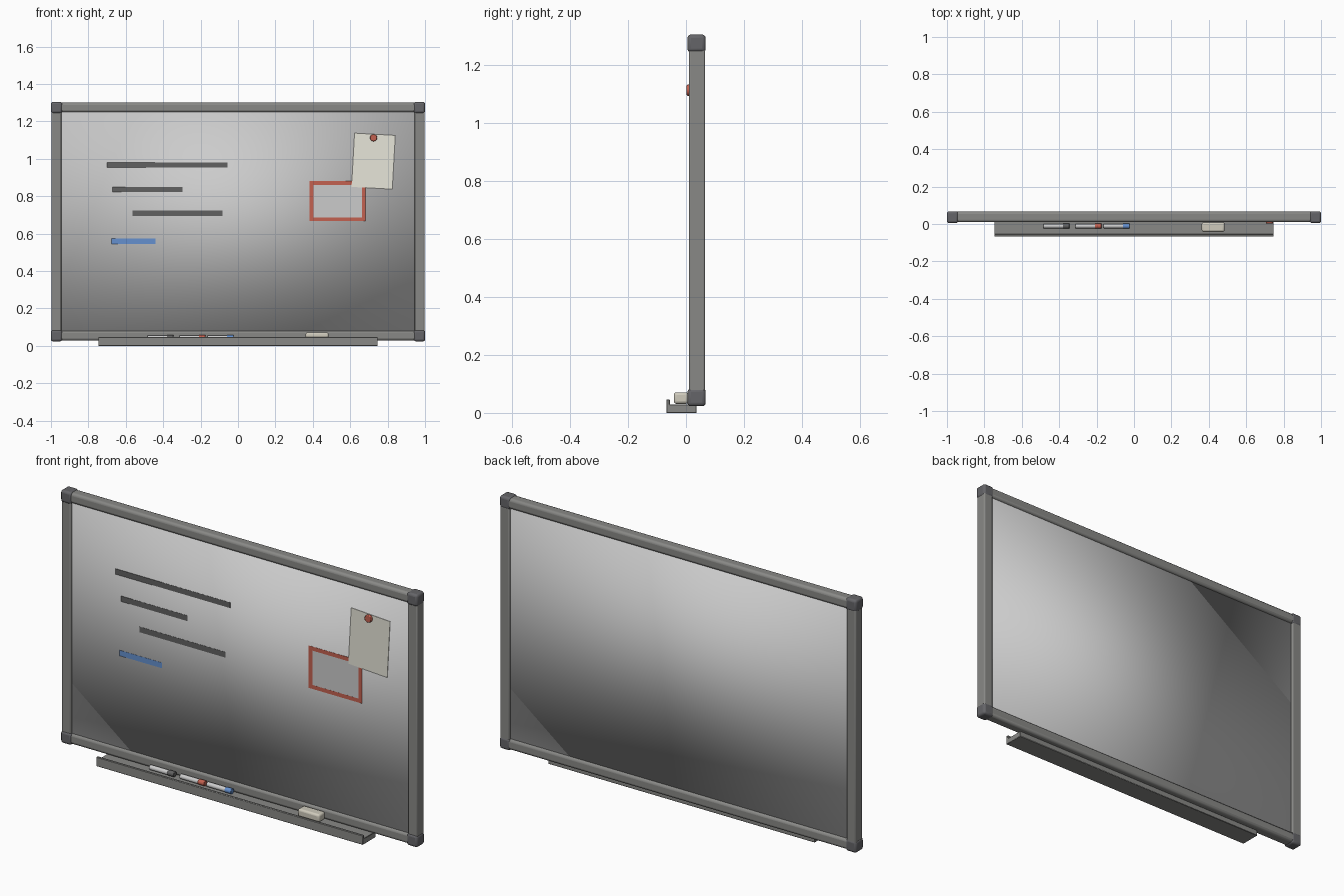
import bpy
from math import pi, radians

if "Cube" in bpy.data.objects:
    bpy.data.objects.remove(bpy.data.objects["Cube"])


def mat(name, rgb):
    m = bpy.data.materials.new(name)
    m.diffuse_color = (*rgb, 1)
    m.use_nodes = True
    m.node_tree.nodes["Principled BSDF"].inputs["Base Color"].default_value = m.diffuse_color
    return m


RED = mat("red", (0.55, 0.12, 0.08))
BLUE = mat("blue", (0.13, 0.28, 0.62))
DARK = mat("dark_ink", (0.12, 0.12, 0.12))
CORNER = mat("corner_grey", (0.13, 0.13, 0.14))
RAIL = mat("rail_grey", (0.25, 0.25, 0.24))
WHITE = mat("board_white", (0.6, 0.62, 0.63))
PAPER = mat("paper", (0.8, 0.79, 0.7))
FELT = mat("eraser_beige", (0.62, 0.59, 0.5))


def finish(ob, name, material, bevel=0, segments=3):
    ob.name = name
    if material:
        ob.data.materials.append(material)
    if bevel:
        b = ob.modifiers.new("bevel", 'BEVEL')
        b.width, b.segments = bevel, segments
    if bevel:
        bpy.ops.object.shade_smooth_by_angle(angle=radians(35))
    return ob


def box(name, x, y, z, material=None, bevel=0, segments=3):
    """Box from (min, max) pairs on each axis."""
    mid = [(a + b) / 2 for a, b in (x, y, z)]
    bpy.ops.mesh.primitive_cube_add(size=1, location=mid)
    ob = bpy.context.object
    ob.scale = [b - a for a, b in (x, y, z)]
    bpy.ops.object.transform_apply(location=False, rotation=False, scale=True)
    return finish(ob, name, material, bevel, segments)


def cylinder(name, loc, r, depth, rot, material, bevel=0):
    bpy.ops.mesh.primitive_cylinder_add(vertices=24, radius=r, depth=depth,
                                        location=loc, rotation=rot)
    ob = finish(bpy.context.object, name, material, bevel, 2)
    bpy.ops.object.shade_smooth_by_angle(angle=radians(35))
    return ob


# Writing panel, recessed in the frame and softly shaded
FRONT = 0.020
box("board_panel", (-0.96, 0.96), (FRONT, 0.054), (0.06, 1.27), WHITE)
bpy.ops.object.shade_smooth()

# Frame rails
FY = (0.010, 0.066)
for name, z in (("bottom_rail", (0.028, 0.081)), ("top_rail", (1.248, 1.300))):
    box(name, (-0.97, 0.97), FY, z, RAIL, 0.013)
for side, s in (("left", -1), ("right", 1)):
    box(side + "_rail", sorted((s * 0.945, s * 0.997)), FY, (0.06, 1.27), RAIL, 0.006)
    # Corner caps
    for level, z in (("bottom", (0.023, 0.084)), ("top", (1.243, 1.304))):
        box(f"{level}_{side}_corner", sorted((s * 0.94, s * 1.0)),
            (0.005, 0.068), z, CORNER, 0.012)

# Pen tray: floor with a raised front lip, extruded along x
profile = [(-0.068, 0), (0.037, 0), (0.037, 0.029), (-0.056, 0.029),
           (-0.056, 0.047), (-0.068, 0.047)]
n, half = len(profile), 0.747
verts = [(x, y, z) for x in (-half, half) for y, z in profile]
faces = [tuple(reversed(range(n))), tuple(range(n, 2 * n))]
faces += [(i, (i + 1) % n, n + (i + 1) % n, n + i) for i in range(n)]
me = bpy.data.meshes.new("pen_tray")
me.from_pydata(verts, [], faces)
tray = bpy.data.objects.new("pen_tray", me)
bpy.context.collection.objects.link(tray)
bpy.context.view_layer.objects.active = tray
bpy.ops.object.select_all(action='DESELECT')
tray.select_set(True)
finish(tray, "pen_tray", RAIL, 0.002, 1)

# Markers with coloured caps
for name, x, m in (("black", -0.484, DARK), ("red", -0.313, RED), ("blue", -0.163, BLUE)):
    cylinder(name + "_marker_body", (x + 0.053, -0.011, 0.044), 0.012, 0.106,
             (0, pi / 2, 0), WHITE, 0.002)
    cylinder(name + "_marker_cap", (x + 0.121, -0.011, 0.044), 0.0135, 0.036,
             (0, pi / 2, 0), m, 0.002)

# Eraser
box("eraser", (0.362, 0.484), (-0.042, 0.009), (0.031, 0.071), FELT, 0.010)

# Written strokes
INK = (FRONT - 0.001, FRONT + 0.001)
for i, (x, z, m) in enumerate((((-0.70, -0.057), 0.966, DARK), ((-0.67, -0.297), 0.836, DARK),
                               ((-0.565, -0.083), 0.708, DARK), ((-0.677, -0.44), 0.559, BLUE))):
    box(f"ink_stroke_{i + 1}", x, INK, (z - 0.014, z + 0.014), m)

# Drawn red rectangle with a pale filling
for name, x, z in (("bottom", (0.383, 0.682), (0.666, 0.686)),
                   ("top", (0.383, 0.682), (0.860, 0.880)),
                   ("left", (0.383, 0.403), (0.686, 0.860)),
                   ("right", (0.662, 0.682), (0.686, 0.860))):
    box("drawn_box_" + name, x, INK, z, RED)
box("drawn_box_fill", (0.403, 0.662), (FRONT - 0.0006, FRONT + 0.001), (0.686, 0.860), WHITE)

# Tilted note held by a round magnet
note = box("paper_note", (0.615, 0.833), (FRONT - 0.004, FRONT - 0.002), (0.843, 1.131), PAPER)
note.rotation_euler.y = radians(3.2)
cylinder("magnet", (0.725, 0.010, 1.112), 0.019, 0.015, (pi / 2, 0, 0), RED, 0.003)
